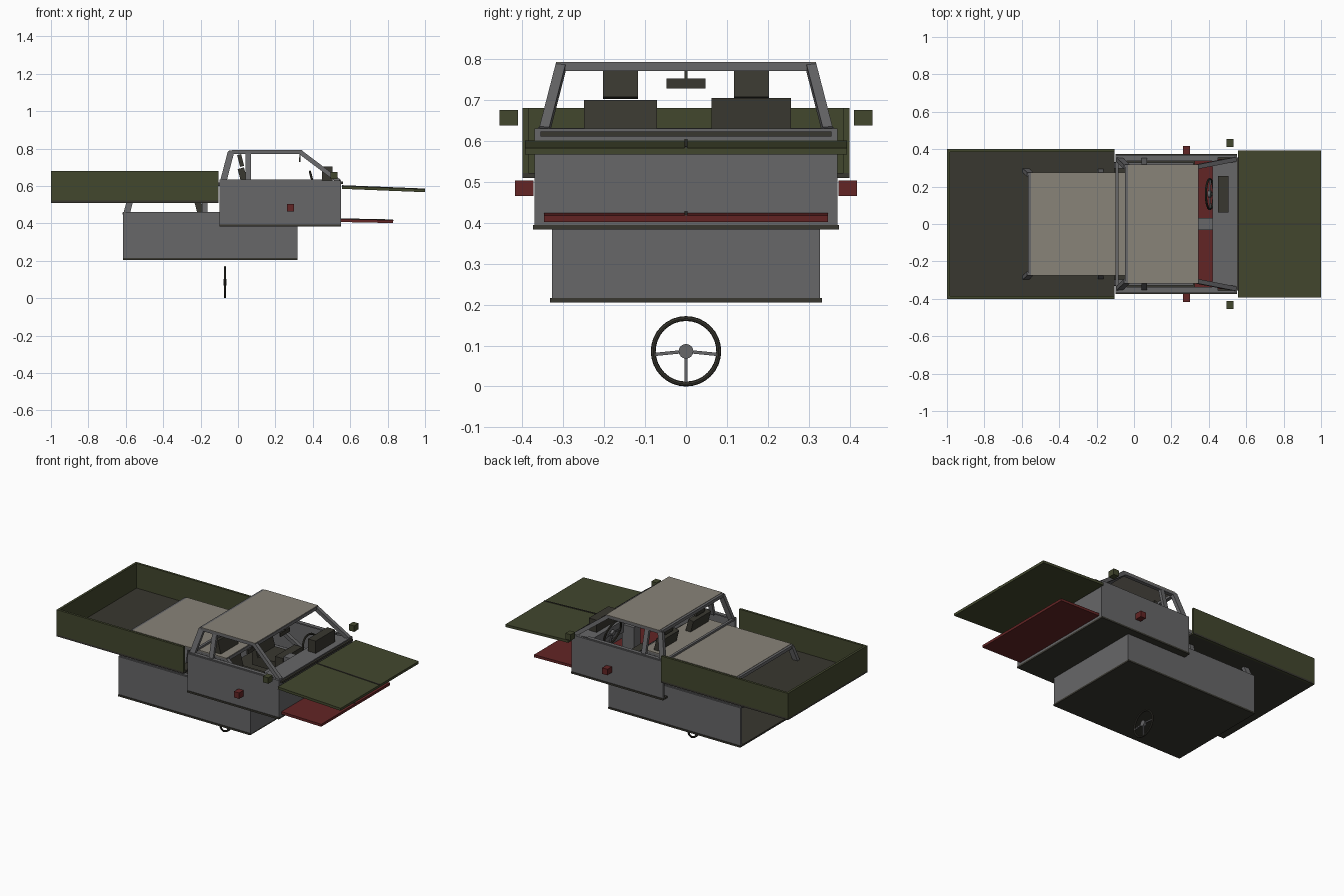
import bpy, math
from mathutils import Vector, Matrix

if "Cube" in bpy.data.objects:
    bpy.data.objects.remove(bpy.data.objects["Cube"])


def material(name, col):
    m = bpy.data.materials.new(name)
    m.diffuse_color = (*col, 1)
    m.use_nodes = True
    m.node_tree.nodes["Principled BSDF"].inputs["Base Color"].default_value = m.diffuse_color
    return m


GREY = material("grey_steel", (0.135, 0.135, 0.14))
GREEN = material("olive_green", (0.055, 0.063, 0.027))
RED = material("dark_red", (0.125, 0.018, 0.018))
DARK = material("dark_trim", (0.040, 0.038, 0.029))
TAN = material("tan_canvas", (0.25, 0.23, 0.19))


def mesh(name, verts, faces, mat):
    me = bpy.data.meshes.new(name)
    me.from_pydata([tuple(v) for v in verts], [], faces)
    me.materials.append(mat)
    ob = bpy.data.objects.new(name, me)
    bpy.context.collection.objects.link(ob)
    return ob


FACES = [(0, 1, 3, 2), (4, 6, 7, 5), (0, 4, 5, 1), (2, 3, 7, 6), (0, 2, 6, 4), (1, 5, 7, 3)]


def box(name, xr, yr, zr, mat, shift=(0, 0)):
    """Box from ranges; shift = (dx, dz)."""
    v = [(x + shift[0], y, z + shift[1]) for x in xr for y in yr for z in zr]
    return mesh(name, v, FACES, mat)


def beam(name, a, b, w, h, mat):
    """Rectangular bar from a to b: w sideways, h the other way."""
    a, b = Vector(a), Vector(b)
    d = (b - a).normalized()
    ref = Vector((1, 0, 0)) if abs(d.y) > 0.8 else Vector((0, 1, 0))
    s = (ref - d * ref.dot(d)).normalized()
    t = d.cross(s)
    v = [p + s * i * w / 2 + t * j * h / 2 for p in (a, b) for i in (-1, 1) for j in (-1, 1)]
    return mesh(name, v, FACES, mat)


def steering_wheel(name, loc, tilt):
    m = Matrix.Translation(loc) @ Matrix.Rotation(tilt, 4, 'Y')
    bpy.ops.mesh.primitive_torus_add(major_radius=0.080, minor_radius=0.006,
                                     major_segments=32, minor_segments=8)
    rim = bpy.context.object
    rim.name = name + "_rim"
    rim.data.materials.append(DARK)
    rim.matrix_world = m @ Matrix.Rotation(math.pi / 2, 4, 'Y')
    bpy.ops.mesh.primitive_cylinder_add(vertices=16, radius=0.018, depth=0.016)
    hub = bpy.context.object
    hub.name = name + "_hub"
    hub.data.materials.append(GREY)
    hub.matrix_world = m @ Matrix.Rotation(math.pi / 2, 4, 'Y')
    for y, z in ((-0.08, -0.008), (0.08, -0.008), (0, -0.08)):
        beam(name + "_spoke", m @ Vector((0, 0, 0)), m @ Vector((0, y, z)), 0.008, 0.008, GREY)


def cab(tag, paint, dx, dz, hw, rear, height, hood_end, hood_drop, hood_hw, mirror_size):
    """One cab; front wall at x=0.55+dx, sill at z=0.63+dz, half width hw."""
    S = (dx, dz)
    front, sill, top = 0.55 + dx, 0.63 + dz, 0.79 + dz
    low = sill - height
    # floor and body walls
    box(tag + "_floor", (rear, front), (-hw - .004, hw + .004), (low - .008, low + .003), DARK)
    for s in (-1, 1):
        box(tag + "_side_wall", (rear, front), sorted((s * hw, s * (hw - .014))), (low, sill), GREY)
    box(tag + "_front_wall", (front - .014, front), (-hw, hw), (low, sill), GREY)
    # roof frame
    rb, rt, ft = rear + .018, rear + .06, 0.335 + dx
    yb, yt = hw - .024, hw - .064
    for s in (-1, 1):
        B, T = s * yb, s * yt
        beam(tag + "_rear_pillar", (rb, B, sill - .01), (rt, T, top - .01), .022, .034, GREY)
        beam(tag + "_middle_pillar", (.055 + dx, B, sill - .01), (.055 + dx, T, top - .01), .018, .03, GREY)
        beam(tag + "_windscreen_pillar", (front - .01, B, sill - .005), (ft, T, top - .01), .024, .024, GREY)
        beam(tag + "_roof_rail", (rt - .01, T, top - .009), (ft + .01, T, top - .009), .024, .018, GREY)
        beam(tag + "_sill_rail", (rear, s * (hw - .02), sill), (front - .1, s * (hw - .02), sill), .024, .008, GREY)
        # side mirrors
        my = s * (hw + .063 if mirror_size > .045 else hw + .067)
        k = .0225
        box(tag + "_side_mirror", (.495 + dx, .532 + dx), (my - k, my + k),
            (.638 + dz, .676 + dz), paint)
    for x in (rt, ft):
        beam(tag + "_roof_cross_bar", (x, -yt, top - .009), (x, yt, top - .009), .022, .02, GREY)
    beam(tag + "_rear_bar", (rear + .006, -yb, sill - .004), (rear + .006, yb, sill - .004), .016, .012, GREY)
    box(tag + "_canvas_roof", (rt + .005, ft + .008), (-yt - .012, yt + .012), (top - .003, top + .003), TAN)
    # dashboard, binnacle and cowl
    iw = hw - .015
    v = [(x + dx, y, z + dz) for x, y0 in ((.42, iw - .02), (.54, iw)) for y in (-y0, y0) for z in (.55, .627)]
    mesh(tag + "_dashboard", v, FACES, GREY)
    box(tag + "_instrument_box", (.45, .505), (.062, .257), (.62, .705), DARK, S)
    box(tag + "_cowl_strip", (.545, .562), (-hw + .015, hw - .015), (.611, .623), DARK, S)
    box(tag + "_centre_console", (.345, .43), (-.032, .032), (.45, .60), GREY, S)
    # seats with headrests
    for y in (-.16, .16):
        box(tag + "_seat_cushion", (.05, .24), (y - .088, y + .088), (.43, .49), DARK, S)
        beam(tag + "_seat_back", (.075 + dx, y, .47 + dz), (.015 + dx, y, .695 + dz), .178, .035, DARK)
        beam(tag + "_headrest", (.022 + dx, y, .705 + dz), (.006 + dx, y, .768 + dz), .085, .022, DARK)
    # inside mirror
    box(tag + "_inside_mirror", (.325, .335), (-.048, .048), (.728, .752), DARK, S)
    box(tag + "_inside_mirror_stem", (.328, .334), (-.004, .004), (.75, .78), DARK, S)
    # sloping bonnet panel with centre seam
    x0, z0 = front + .006, .603 + dz
    beam(tag + "_bonnet", (x0, 0, z0 - .01), (hood_end, 0, z0 - hood_drop - .01), hood_hw * 2, .016, paint)
    beam(tag + "_bonnet_seam", (x0, 0, z0 - .001), (hood_end, 0, z0 - hood_drop - .001), .008, .005, DARK)


# upper green cab and lower red-trimmed long cab
cab("green_cab", GREEN, 0, 0, .37, -.098, .238, 1.0, .018, .393, .046)
cab("red_cab", RED, -.232, -.173, .328, -.615, .244, .83, .010, .347, .045)

# open cargo bed
box("bed_floor", (-1, -.105), (-.4, .4), (.51, .522), DARK)
for s in (-1, 1):
    box("bed_side", (-1, -.105), sorted((s * .4, s * .385)), (.51, .68), GREEN)
box("bed_tail", (-1, -.985), (-.4, .4), (.51, .68), GREEN)

# steering wheels: loose one on the ground, one in the green cab
steering_wheel("loose_wheel", (-.07, 0, .086), 0)
steering_wheel("cab_wheel", (.405, .16, .60), math.radians(-15))
beam("steering_column", (.405, .16, .60), (.47, .16, .585), .016, .016, DARK)

# consistent outward normals
import bmesh
for ob in bpy.data.objects:
    if ob.type == 'MESH':
        bm = bmesh.new()
        bm.from_mesh(ob.data)
        bmesh.ops.recalc_face_normals(bm, faces=bm.faces)
        bm.to_mesh(ob.data)
        bm.free()
